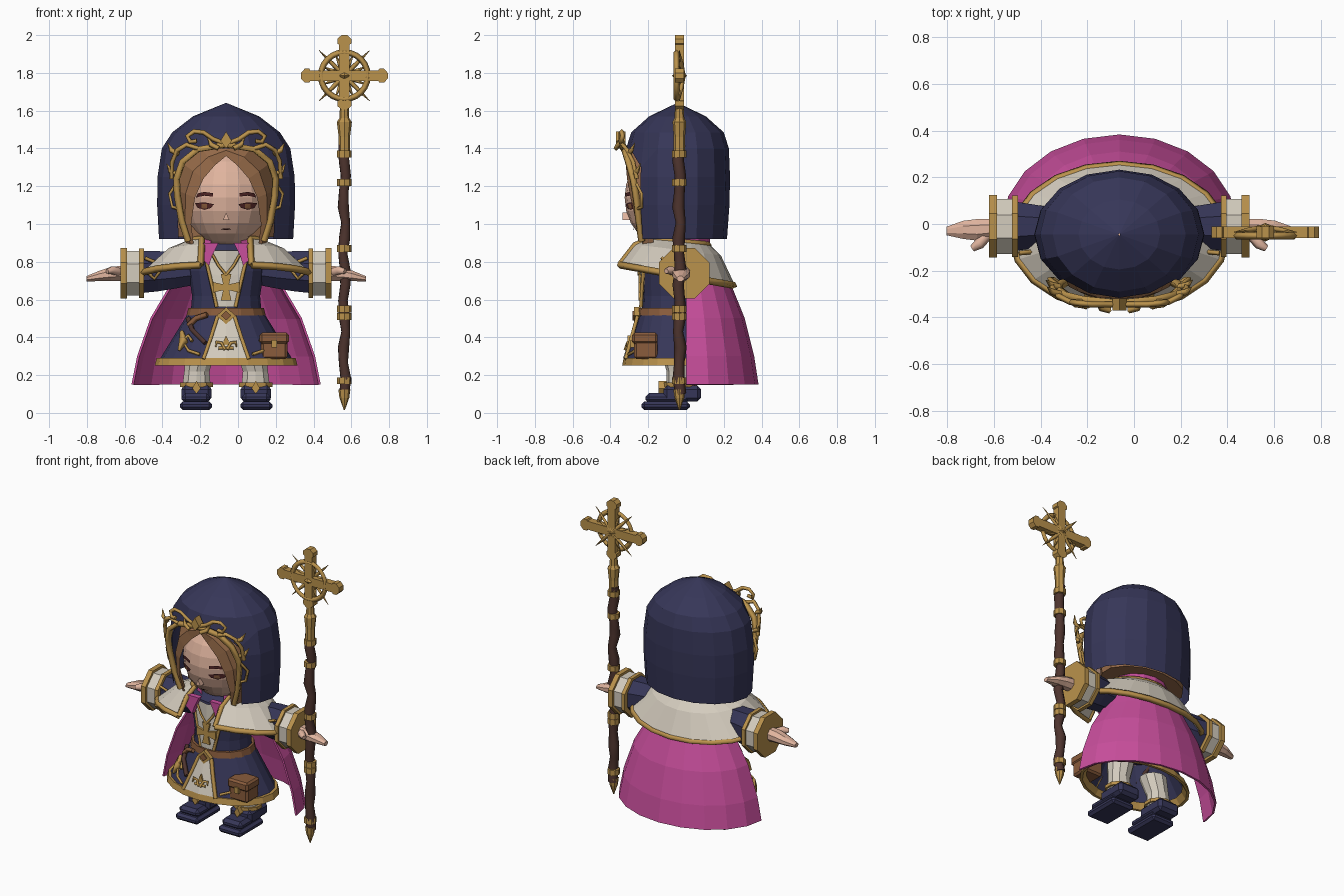
import bpy, bmesh, math
from math import sin, cos, pi, sqrt
from mathutils import Matrix

old = bpy.data.objects.get("Cube")
if old:
    bpy.data.objects.remove(old, do_unlink=True)

CX = -0.063  # body centre line; body parts are given relative to it


def material(name, rgb):
    m = bpy.data.materials.new(name)
    m.use_nodes = True
    lin = [((c / 255 + 0.055) / 1.055) ** 2.4 for c in rgb] + [1]
    m.diffuse_color = lin
    node = next(n for n in m.node_tree.nodes if n.type == 'BSDF_PRINCIPLED')
    node.inputs["Base Color"].default_value = lin
    return m


navy = material("navy cloth", (54, 54, 88))
gold = material("gold", (186, 146, 76))
pink = material("magenta cloth", (200, 78, 156))
ivory = material("ivory cloth", (212, 204, 190))
skin = material("skin", (224, 180, 158))
brown = material("brown hair", (152, 108, 74))
wood = material("dark wood", (78, 52, 46))
leather = material("leather", (138, 92, 60))
dark = material("dark maroon", (78, 36, 36))


def obj(name, verts, faces, mat, ox=CX, fix=True):
    me = bpy.data.meshes.new(name)
    me.from_pydata([(x + ox, y, z) for x, y, z in verts], [], faces)
    if fix:
        bm = bmesh.new()
        bm.from_mesh(me)
        bmesh.ops.recalc_face_normals(bm, faces=bm.faces)
        bm.to_mesh(me)
        bm.free()
    me.materials.append(mat)
    o = bpy.data.objects.new(name, me)
    bpy.context.collection.objects.link(o)
    return o


def loft(name, rings, mat, n=16, axis='z', ox=CX, caps=True, skip=None):
    """Rings are (station, centre a, centre b, radius a, radius b) along z or x."""
    vs, fs = [], []
    for s, ca, cb, ra, rb in rings:
        for k in range(n):
            a = 2 * pi * (k + (0.5 if axis == 'x' else 0)) / n
            p, q = ca + ra * sin(a), cb - rb * cos(a)
            vs.append((p, q, s) if axis == 'z' else (s, p, q))
    for j in range(len(rings) - 1):
        for k in range(n):
            if not (skip and skip(j, k)):
                m = (k + 1) % n
                fs.append((j * n + k, j * n + m, j * n + n + m, j * n + n + k))
    if caps:
        fs += [tuple(range(n)), tuple(range(len(vs) - n, len(vs)))]
    return obj(name, vs, fs, mat, ox)


def grid(name, rows, mat, thick=0.0):
    w = len(rows[0])
    fs = [(j * w + i, j * w + i + 1, j * w + w + i + 1, j * w + w + i)
          for j in range(len(rows) - 1) for i in range(w - 1)]
    o = obj(name, [p for r in rows for p in r], fs, mat)
    if thick:
        mod = o.modifiers.new("thickness", 'SOLIDIFY')
        mod.thickness, mod.offset = thick, 0
    return o


def tube(name, pts, r, mat, radii=None, res=0, closed=False, ox=CX):
    cu = bpy.data.curves.new(name, 'CURVE')
    cu.dimensions, cu.bevel_depth, cu.bevel_resolution = '3D', r, res
    cu.use_fill_caps = True
    sp = cu.splines.new('POLY')
    sp.points.add(len(pts) - 1)
    for i, (x, y, z) in enumerate(pts):
        sp.points[i].co = (x + ox, y, z, 1)
        sp.points[i].radius = radii[i] if radii else 1
    sp.use_cyclic_u = closed
    tmp = bpy.data.objects.new(name + "_path", cu)
    bpy.context.collection.objects.link(tmp)
    me = bpy.data.meshes.new_from_object(tmp.evaluated_get(bpy.context.evaluated_depsgraph_get()))
    bpy.data.objects.remove(tmp, do_unlink=True)
    me.materials.clear()
    me.materials.append(mat)
    o = bpy.data.objects.new(name, me)
    bpy.context.collection.objects.link(o)
    return o


def prism(name, outline, y0, y1, mat, ox=CX, oz=0.0):
    n = len(outline)
    vs = [(x, y, z + oz) for y in (y0, y1) for x, z in outline]
    fs = [tuple(range(n)), tuple(range(n, 2 * n))]
    fs += [(i, (i + 1) % n, n + (i + 1) % n, n + i) for i in range(n)]
    return obj(name, vs, fs, mat, ox)


def plate(name, outline, f, mat):
    """Thin fan of faces lying on the front surface y = f(x, z)."""
    n = len(outline)
    c = (sum(p[0] for p in outline) / n, sum(p[1] for p in outline) / n)
    vs = [(x, f(x, z), z) for x, z in outline + [c]]
    area = sum(outline[i - 1][0] * outline[i][1] - outline[i][0] * outline[i - 1][1] for i in range(n))
    fs = [(i, (i + 1) % n, n) if area > 0 else ((i + 1) % n, i, n) for i in range(n)]
    return obj(name, vs, fs, mat, fix=False)


def box(name, x, y, z, mat, bevel=0.0, ox=CX):
    vs = [(a, b, c) for a in x for b in y for c in z]
    fs = [(0, 1, 3, 2), (4, 6, 7, 5), (0, 4, 5, 1), (2, 3, 7, 6), (0, 2, 6, 4), (1, 5, 7, 3)]
    o = obj(name, vs, fs, mat, ox)
    if bevel:
        o.modifiers.new("bevel", 'BEVEL').width = bevel
    return o


def bulge(dx, rx, ry, yc, extra=0.0):
    return yc - ry * sqrt(max(0.04, 1 - (dx / rx) ** 2 - extra))


# Front surfaces that details sit on
def face_y(x, z): return bulge(x, 0.235, 0.245, -0.08, ((z - 1.14) / 0.27) ** 2) - 0.007
def hair_y(x, z): return bulge(x, 0.28, 0.265, -0.08, ((z - 1.14) / 0.45) ** 2)
def chest_y(x, z): return bulge(x, 0.2, 0.165, -0.07) - 0.009
def skirt_y(x, z):
    t = (0.53 - z) / 0.26
    return bulge(x, 0.2 + 0.16 * t, 0.175 + 0.085 * t, -0.07) - 0.01


# Hood with an arched face opening
hood = loft("hood", [(0.92, 0, -0.045, 0.355, 0.262), (1.1, 0, -0.045, 0.365, 0.275),
                     (1.25, 0, -0.045, 0.363, 0.278), (1.40, 0, -0.045, 0.34, 0.272),
                     (1.485, 0, -0.045, 0.285, 0.245), (1.57, 0, -0.045, 0.175, 0.15),
                     (1.64, 0, -0.045, 0.004, 0.004)], navy, caps=False,
            skip=lambda j, k: j < 3 and k in (0, 1, 14, 15))
for i in (3 * 16 + 2, 3 * 16 + 14):
    hood.data.vertices[i].co.z -= 0.1

# Head, neck and hair
bm = bmesh.new()
bmesh.ops.create_uvsphere(bm, u_segments=20, v_segments=12, radius=1)
bm.transform(Matrix.Translation((CX, -0.08, 1.14)) @ Matrix.Diagonal((0.235, 0.245, 0.27, 1)))
me = bpy.data.meshes.new("head")
bm.to_mesh(me)
bm.free()
me.materials.append(skin)
bpy.context.collection.objects.link(bpy.data.objects.new("head", me))
loft("neck", [(0.82, 0, -0.06, 0.09, 0.08), (0.96, 0, -0.06, 0.08, 0.08)], skin, 10)
loft("back_hair", [(0.93, 0, 0, 0.29, 0.19), (1.2, 0, 0, 0.31, 0.2), (1.38, 0, 0, 0.25, 0.18)], brown, 14)
inner = [(0, 1.36), (0.06, 1.31), (0.12, 1.24), (0.165, 1.14), (0.185, 1.0), (0.17, 0.88)]
outer = [(0, 1.42), (0.13, 1.4), (0.23, 1.32), (0.265, 1.18), (0.25, 1.0), (0.2, 0.87)]
arch = [(0.2, -0.235, 0.91), (0.235, -0.25, 1.02), (0.258, -0.265, 1.15), (0.262, -0.28, 1.24),
        (0.23, -0.305, 1.33), (0.15, -0.325, 1.395), (0, -0.34, 1.42)]
for s, side in ((1, "left"), (-1, "right")):
    grid(side + "_hair_lock", [[(s * x, hair_y(x, z) - d, z) for x, z in row]
                               for row, d in ((inner, 0), ([((a + c) / 2, (b + d) / 2) for (a, b), (c, d)
                                                            in zip(inner, outer)], 0.02), (outer, 0))], brown)
    # Face details
    plate(side + "_eye", [(s * x, z) for x, z in ((0.065, 1.105), (0.08, 1.085), (0.115, 1.075), (0.15, 1.085),
                                                  (0.165, 1.11), (0.115, 1.115))], face_y, dark)
    plate(side + "_iris", [(s * x, z) for x, z in ((0.1, 1.105), (0.1, 1.082), (0.13, 1.082), (0.13, 1.105))],
          lambda x, z: face_y(x, z) - 0.003, leather)
    plate(side + "_brow", [(s * x, z) for x, z in ((0.07, 1.145), (0.115, 1.15), (0.16, 1.14), (0.15, 1.162),
                                                   (0.115, 1.17), (0.07, 1.163))], face_y, dark)
    # Gold trim and curled diadem
    tube(side + "_hood_trim", [(s * x, y, z) for x, y, z in arch], 0.02, gold)
    tube(side + "_diadem_curl", [(s * x, y, z) for x, y, z in (
        (0.02, -0.345, 1.43), (0.07, -0.345, 1.45), (0.12, -0.345, 1.485), (0.17, -0.34, 1.49),
        (0.205, -0.335, 1.465), (0.19, -0.345, 1.435), (0.155, -0.35, 1.44))], 0.013, gold)
    tube(side + "_diadem_branch", [(s * x, y, z) for x, y, z in (
        (0.15, -0.335, 1.4), (0.21, -0.335, 1.42), (0.26, -0.31, 1.39), (0.285, -0.28, 1.33),
        (0.29, -0.26, 1.24))], 0.013, gold)
    for x, y, z in ((0.31, -0.27, 1.41), (0.315, -0.24, 1.3), (0.1, -0.34, 1.44)):
        tube(side + "_diadem_leaf", [(s * (x - 0.06), y - 0.03, z - 0.04), (s * (x - 0.02), y - 0.02, z - 0.02),
                                     (s * x, y, z + 0.02)], 0.014, gold, (1, 1, 0.1))
    tube(side + "_side_scroll", [(s * x, y, z) for x, y, z in (
        (0.26, -0.265, 1.22), (0.3, -0.235, 1.16), (0.285, -0.235, 1.09), (0.25, -0.26, 1.08))], 0.01, gold)
prism("diadem_jewel", [(0, 1.4), (0.03, 1.44), (0, 1.49), (-0.03, 1.44)], -0.37, -0.32, gold)
plate("mouth", [(-0.035, 0.974), (0, 0.967), (0.035, 0.974), (0, 0.976)], face_y, dark)
prism("nose", [(-0.018, 1.02), (0.018, 1.02), (0, 1.06)], -0.336, -0.3, skin)

# Tunic, belt and skirt
loft("tunic", [(0.5, 0, -0.07, 0.19, 0.165), (0.62, 0, -0.07, 0.18, 0.16), (0.75, 0, -0.07, 0.2, 0.165),
               (0.86, 0, -0.07, 0.2, 0.15), (0.9, 0, -0.07, 0.12, 0.1)], navy)
loft("belt", [(0.515, 0, -0.07, 0.21, 0.185), (0.555, 0, -0.07, 0.2, 0.18)], leather)
loft("skirt", [(0.53, 0, -0.07, 0.2, 0.175), (0.4, 0, -0.07, 0.28, 0.2175), (0.27, 0, -0.07, 0.36, 0.26)],
     navy, 20, caps=False)
loft("skirt_hem", [(0.25, 0, -0.07, 0.36, 0.25), (0.25, 0, -0.07, 0.378, 0.268), (0.29, 0, -0.07, 0.368, 0.26),
                   (0.29, 0, -0.07, 0.33, 0.23), (0.25, 0, -0.07, 0.36, 0.25)], gold, 20, caps=False)
plate("skirt_panel", [(-0.115, 0.29), (0, 0.29), (0.115, 0.29), (0.08, 0.4), (0.045, 0.51), (0, 0.51),
                      (-0.045, 0.51), (-0.08, 0.4)], skirt_y, ivory)
plate("chest_panel", [(0, 0.56), (0.05, 0.56), (0.09, 0.74), (0.12, 0.86), (0, 0.86), (-0.12, 0.86),
                      (-0.09, 0.74), (-0.05, 0.56)], chest_y, ivory)
prism("belt_buckle", [(0, 0.47), (0.05, 0.515), (0, 0.56), (-0.05, 0.515)], -0.275, -0.24, gold)
prism("buckle_gem", [(0, 0.49), (0.027, 0.515), (0, 0.54), (-0.027, 0.515)], -0.283, -0.27, leather)
for s, side in ((1, "left"), (-1, "right")):
    tube(side + "_panel_trim", [(s * x, skirt_y(x, z), z) for x, z in ((0.045, 0.51), (0.08, 0.4), (0.12, 0.285))],
         0.013, gold)
    tube(side + "_chest_trim", [(s * x, chest_y(x, z), z) for x, z in ((0.05, 0.56), (0.09, 0.74), (0.12, 0.86))],
         0.01, gold)
    tube(side + "_neck_trim", [(s * x, chest_y(x, z) - 0.005, z) for x, z in ((0.085, 0.86), (0.04, 0.78), (0, 0.73))],
         0.008, gold)
    tube(side + "_skirt_scroll", [(s * x, skirt_y(x, z), z) for x, z in (
        (0.14, 0.31), (0.2, 0.33), (0.23, 0.38), (0.2, 0.41), (0.18, 0.38))], 0.009, gold)
    # Lily emblem petals
    tube(side + "_petal", [(s * x, skirt_y(x, z) - 0.004, z) for x, z in (
        (0.006, 0.335), (0.025, 0.37), (0.05, 0.375), (0.055, 0.35))], 0.009, gold, (1, 1, 1, 0.4))
prism("emblem_leaf", [(0, 0.32), (0.018, 0.37), (0, 0.41), (-0.018, 0.37)], -0.31, -0.285, gold)
tube("emblem_bar", [(-0.04, skirt_y(0.04, 0.343), 0.343), (0.04, skirt_y(0.04, 0.343), 0.343)], 0.009, gold)
for k in range(4):
    c, d = cos(k * pi / 2), sin(k * pi / 2)
    prism("chest_cross_arm", [(x * c - z * d, x * d + z * c) for x, z in (
        (-0.012, 0), (0.012, 0), (0.028, 0.07), (-0.028, 0.07))], -0.252, -0.235, gold, oz=0.665)

# Hip bag and strap
box("hip_bag", (0.185, 0.325), (-0.275, -0.15), (0.285, 0.4), leather, 0.012)
box("hip_bag_flap", (0.178, 0.332), (-0.285, -0.15), (0.365, 0.425), leather, 0.012)
box("hip_bag_clasp", (0.24, 0.27), (-0.294, -0.27), (0.345, 0.385), gold)
tube("hip_strap", [(-x, skirt_y(x, z) - 0.008, z) for x, z in ((0.2, 0.5), (0.18, 0.44), (0.11, 0.37))], 0.015, wood)
tube("hip_strap_upper", [(-x, skirt_y(x, z) - 0.008, z) for x, z in ((0.2, 0.46), (0.16, 0.5), (0.1, 0.52))], 0.015, leather)
tube("hip_charm", [(-x, skirt_y(x, z) - 0.012, z) for x, z in ((0.235, 0.43), (0.225, 0.38), (0.25, 0.33))],
     0.024, gold, (0.5, 1, 0.3))

# Cape
half = [pi / 2 + pi * i / 10 for i in range(11)]
grid("cape", [[(rx * sin(a), -ry * cos(a), z) for a in half] for z, rx, ry in (
    (0.15, 0.495, 0.378), (0.3, 0.465, 0.355), (0.5, 0.395, 0.305), (0.66, 0.3, 0.24), (0.86, 0.2, 0.15))], pink, 0.012)


# Shoulder mantle, open at the front, with gold edges
def mantle_ring(rx, ry, zf, zb, a0):
    angles = [a0 + (2 * pi - 2 * a0) * i / 18 for i in range(19)]
    return [(rx * sin(a), -0.055 - ry * cos(a), zf + (zb - zf) * (1 - cos(a)) / 2) for a in angles]


rows = [mantle_ring(0.2, 0.175, 0.925, 0.89, 0.7), mantle_ring(0.31, 0.235, 0.89, 0.83, 0.43),
        mantle_ring(0.455, 0.308, 0.785, 0.675, 0.3)]
grid("mantle", rows, ivory, 0.012)
tube("mantle_hem", rows[2], 0.019, gold)
tube("mantle_collar_trim", rows[0], 0.017, gold)
for i, side in ((0, "left"), (-1, "right")):
    tube(side + "_mantle_edge", [r[i] for r in rows], 0.018, gold)
loft("collar", [(0.84, 0, -0.04, 0.19, 0.16), (0.945, 0, -0.03, 0.18, 0.16)], pink, 14, caps=False,
     skip=lambda j, k: k in (0, 13))

for s, side in ((1, "left"), (-1, "right")):
    prism(side + "_lapel", [(s * x, z) for x, z in ((0.04, 0.9), (0.13, 0.9), (0.145, 0.83), (0.09, 0.78), (0.075, 0.83))],
          -0.27, -0.235, pink)
    # Sleeve, cuff and hand
    loft(side + "_sleeve", [(s * 0.12, -0.04, 0.77, 0.08, 0.09), (s * 0.27, -0.02, 0.755, 0.095, 0.105),
                            (s * 0.36, -0.01, 0.75, 0.1, 0.115), (s * 0.45, -0.01, 0.745, 0.115, 0.12)],
         navy, 8, 'x')
    for x0, x1, r, mat in ((0.435, 0.46, 0.142, gold), (0.455, 0.53, 0.128, ivory), (0.525, 0.558, 0.145, gold)):
        loft(side + "_cuff", [(s * x0, -0.01, 0.74, r, r), (s * x1, -0.01, 0.74, r, r)], mat, 8, 'x')
    tube(side + "_sleeve_scroll", [(s * 0.43, -0.125, 0.82), (s * 0.38, -0.12, 0.8), (s * 0.35, -0.115, 0.75),
                                   (s * 0.38, -0.12, 0.71), (s * 0.41, -0.125, 0.74)], 0.01, gold)
    loft(side + "_hand", [(s * 0.54, -0.02, 0.74, 0.045, 0.045), (s * 0.61, -0.025, 0.735, 0.05, 0.04),
                          (s * 0.67, -0.025, 0.725, 0.042, 0.03), (s * 0.74, -0.03, 0.71, 0.02, 0.015)], skin, 8, 'x')
    tube(side + "_thumb", [(s * 0.57, -0.05, 0.745), (s * 0.6, -0.085, 0.755), (s * 0.63, -0.105, 0.75)],
         0.024, skin, (1, 1, 0.6), 1)
    # Leg and boot
    loft(side + "_leg", [(0.13, s * 0.157, -0.03, 0.08, 0.075), (0.22, s * 0.155, -0.035, 0.07, 0.068),
                         (0.34, s * 0.13, -0.05, 0.085, 0.085)], ivory, 10)
    box(side + "_boot_sole", (s * 0.16 - 0.085, s * 0.16 + 0.085), (-0.235, 0.02), (0.015, 0.06), navy, 0.015)
    box(side + "_boot_toe", (s * 0.16 - 0.075, s * 0.16 + 0.075), (-0.215, 0.02), (0.05, 0.105), navy, 0.02)
    box(side + "_boot_ankle", (s * 0.157 - 0.08, s * 0.157 + 0.08), (-0.12, 0.08), (0.06, 0.145), navy, 0.02)
    loft(side + "_boot_trim", [(0.138, s * 0.157, -0.03, 0.092, 0.088), (0.16, s * 0.157, -0.03, 0.092, 0.088)], gold, 10)
    prism(side + "_boot_charm", [(s * 0.157 + x, z) for x, z in ((0, 0.1), (0.022, 0.13), (0, 0.17), (-0.022, 0.13))],
          -0.145, -0.1, gold)

# Staff shaft with gnarled wood and gold bands
SX, SY, SZ = 0.563, -0.035, 1.785
shaft = [(0.008 * sin(i * 1.9), SY + 0.007 * cos(i * 2.3), 0.1 + i * 0.0825) for i in range(17)]
tube("staff_shaft", shaft, 0.03, wood, [1 + 0.12 * sin(i * 2.7) for i in range(17)], 1, ox=SX)
for z in (0.17, 0.51, 0.55, 0.87, 1.22, 1.37):
    loft("staff_band", [(z - 0.018, 0, SY, 0.038, 0.038), (z + 0.018, 0, SY, 0.038, 0.038)], gold, 8, ox=SX)
loft("staff_tip", [(0.015, 0, SY, 0.003, 0.003), (0.08, 0, SY, 0.026, 0.026), (0.125, 0, SY, 0.032, 0.032)], gold, 8, ox=SX)
loft("staff_socket", [(1.38, 0, SY, 0.03, 0.03), (1.46, 0, SY, 0.03, 0.03), (1.54, 0, SY, 0.04, 0.036),
                      (1.56, 0, SY, 0.026, 0.026), (1.66, 0, SY, 0.022, 0.022)], gold, 8, ox=SX)

# Staff cross, ring and rays
for k, length in enumerate((0.215, 0.23, 0.18, 0.23)):
    c, d, e = cos(k * pi / 2), sin(k * pi / 2), length
    arm = [(-0.028, 0), (-0.028, e - 0.05), (-0.037, e - 0.045), (-0.037, e - 0.02), (-0.015, e),
           (0.015, e), (0.037, e - 0.02), (0.037, e - 0.045), (0.028, e - 0.05), (0.028, 0)]
    prism("cross_arm", [(x * c - z * d, x * d + z * c) for x, z in arm], SY - 0.024, SY + 0.024, gold, SX, SZ)
tube("cross_ring", [(0.124 * sin(pi * i / 12), SY - 0.015, SZ + 0.124 * cos(pi * i / 12)) for i in range(24)],
     0.016, gold, closed=True, ox=SX)
for k in range(16):
    a, r = pi * k / 8, (0.06, 0.13, 0.19, 0.13)[k % 4]
    tube("cross_ray", [(0, SY + 0.02, SZ), (0.5 * r * sin(a), SY + 0.01, SZ + 0.5 * r * cos(a)),
                       (r * sin(a), SY, SZ + r * cos(a))], 0.014, gold, (1, 0.8, 0.1), ox=SX)
loft("cross_boss", [(SZ - 0.03, 0, SY, 0.01, 0.01), (SZ, 0, SY, 0.035, 0.04), (SZ + 0.03, 0, SY, 0.01, 0.01)],
     gold, 8, ox=SX)
